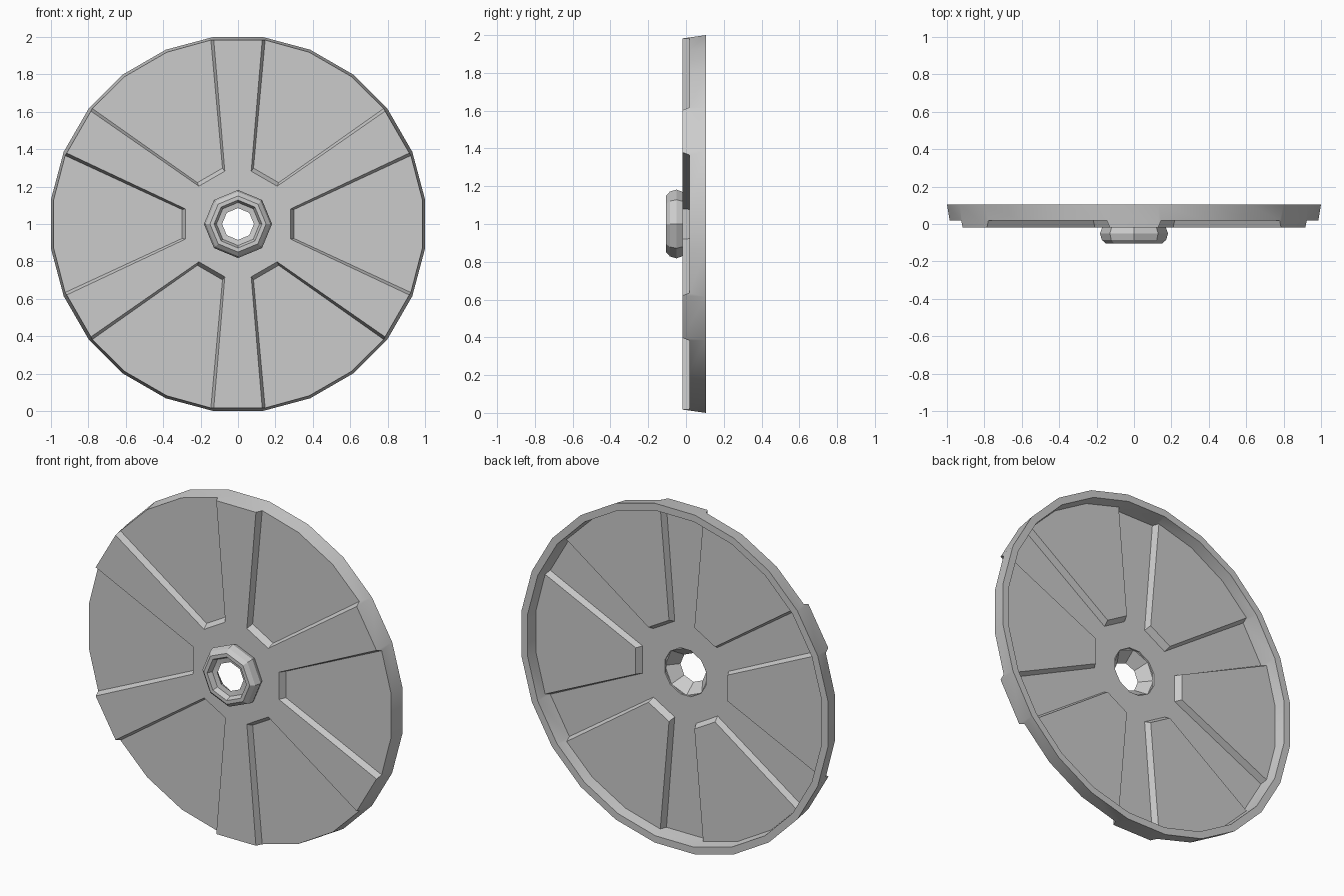
import bpy, bmesh
from math import sin, cos, radians

if "Cube" in bpy.data.objects:
    bpy.data.objects.remove(bpy.data.objects["Cube"], do_unlink=True)

grey = bpy.data.materials.new("plain grey")
grey.use_nodes = True
colour = (0.6, 0.6, 0.6, 1)
grey.diffuse_color = colour
grey.node_tree.nodes["Principled BSDF"].inputs["Base Color"].default_value = colour


def polar(bm, r, angle, y):
    a = radians(angle)
    return bm.verts.new((r * cos(a), y, 1 + r * sin(a)))


def finish(bm, name, angle=30):
    bmesh.ops.recalc_face_normals(bm, faces=bm.faces)
    mesh = bpy.data.meshes.new(name)
    bm.to_mesh(mesh)
    bm.free()
    mesh.materials.append(grey)
    obj = bpy.data.objects.new(name, mesh)
    bpy.context.collection.objects.link(obj)
    bpy.ops.object.select_all(action="DESELECT")
    bpy.context.view_layer.objects.active = obj
    obj.select_set(True)
    bpy.ops.object.shade_smooth_by_angle(angle=radians(angle))


def bridge(bm, a, b):
    for i in range(len(a)):
        j = (i + 1) % len(a)
        bm.faces.new((a[i], a[j], b[j], b[i]))


# One pressed skin: raised spokes and centre, six sunken wedges, turned rim
def skin(bm, dy, rim_r, lip_r):
    high, low, back = -0.018 + dy, 0.018 + dy, 0.105
    lip = [polar(bm, lip_r, 15 * i - 22.5, back) for i in range(24)]
    hole, inner, outer = [], [], []
    for k in range(6):
        for side in (-1, 1):
            hole.append(polar(bm, 0.14, 60 * k + 16 * side, high))
            inner.append(polar(bm, 0.291, 60 * k + 16 * side, high))
            outer.append(polar(bm, rim_r, 60 * k + 22.5 * side, high))
    bridge(bm, hole, inner)
    for k in range(6):
        a, b, c = 2 * k, 2 * k + 1, (2 * k + 2) % 12
        # wedge floor and its three sloped walls
        foot = [polar(bm, 0.31, 60 * k + s * 14.5, low) for s in (-1, 1)]
        arc = [polar(bm, rim_r + 0.003, 60 * k + t, low) for t in (-21.6, -7.5, 7.5, 21.6)]
        bm.faces.new(foot[::-1] + arc)
        bm.faces.new((inner[a], inner[b], foot[1], foot[0]))
        bm.faces.new((inner[a], foot[0], arc[0], outer[a]))
        bm.faces.new((inner[b], foot[1], arc[3], outer[b]))
        # raised spoke and rim wall
        bm.faces.new((inner[b], inner[c], outer[c], outer[b]))
        n = 4 * k
        edge = lip[n:n + 4]
        for i in range(3):
            bm.faces.new((arc[i], arc[i + 1], edge[i + 1], edge[i]))
        bm.faces.new((outer[a], arc[0], edge[0]))
        bm.faces.new((outer[b], arc[3], edge[3]))
        bm.faces.new((outer[b], outer[c], lip[(n + 4) % 24], edge[3]))
    return hole, lip


bm = bmesh.new()
front_hole, front_lip = skin(bm, 0, 0.991, 1.0086)
back_hole, back_lip = skin(bm, 0.022, 0.955, 0.967)
bridge(bm, front_hole, back_hole)
bridge(bm, front_lip, back_lip)
finish(bm, "spoked_disc")

# Faceted hub nut with a bored centre, flared open at the back
profile = [(0.165, -0.005), (0.182, -0.05), (0.172, -0.085), (0.15, -0.105),
           (0.128, -0.105), (0.115, -0.075), (0.085, -0.07), (0.14, -0.005)]
bm = bmesh.new()
rings = [[polar(bm, r, 45 * i, y) for i in range(8)] for r, y in profile]
for i in range(len(rings)):
    bridge(bm, rings[i - 1], rings[i])
finish(bm, "hub_nut", 20)
